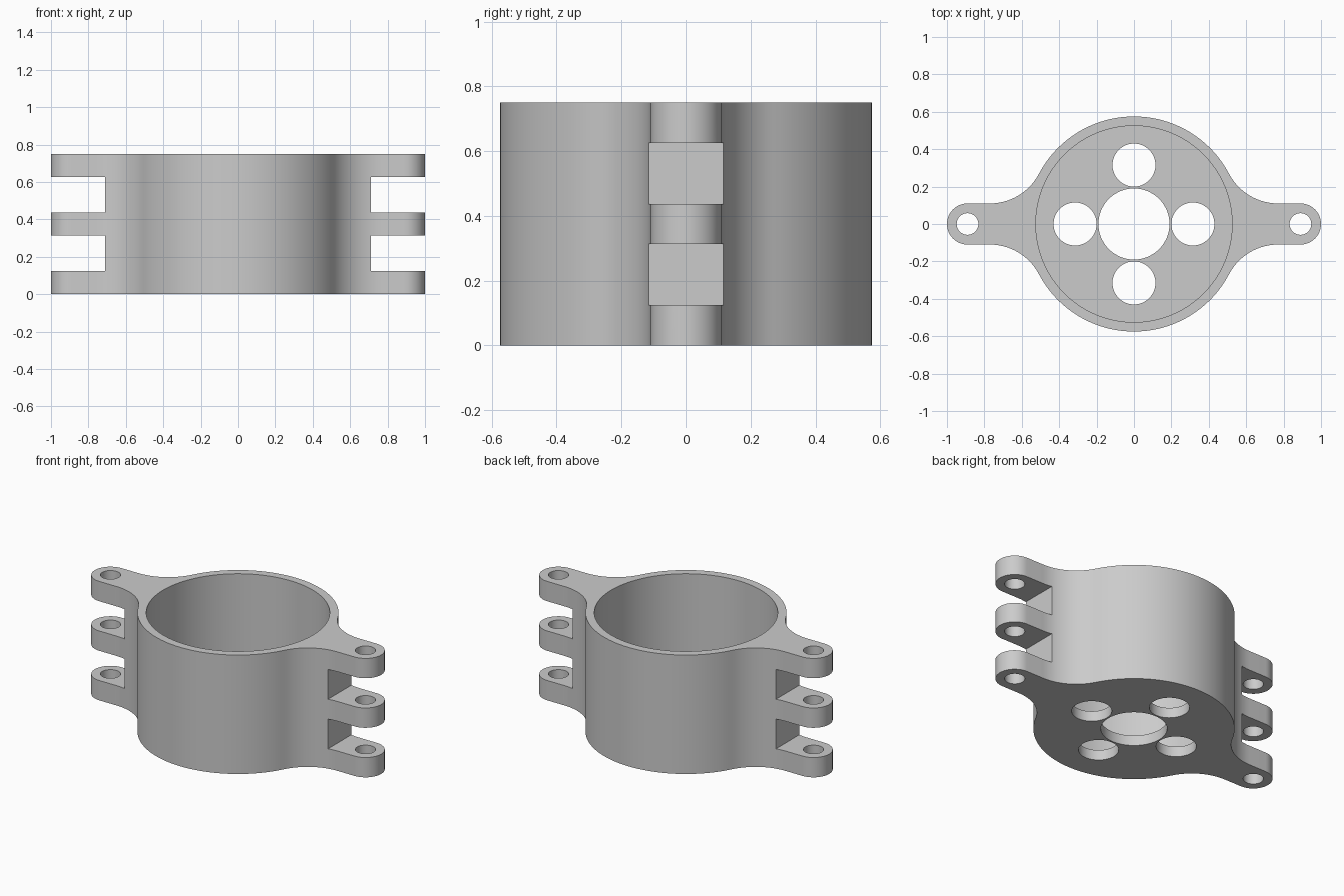
import bpy
import bmesh
from math import pi, cos, sin, atan2, sqrt

default = bpy.data.objects.get("Cube")
if default:
    bpy.data.objects.remove(default, do_unlink=True)

HEIGHT = 0.75
R_BODY, R_POCKET = 0.575, 0.525
FLOOR = 0.065
EAR_X, R_EAR, R_PIN = 0.89, 0.11, 0.058
FILLET_X = 0.77          # where the fillet meets the straight side of the ear
NOTCH_X = 0.71

grey = bpy.data.materials.new("light grey")
grey.use_nodes = True
grey.diffuse_color = (0.6, 0.6, 0.6, 1)
grey.node_tree.nodes["Principled BSDF"].inputs["Base Color"].default_value = (0.6, 0.6, 0.6, 1)


def arc(cx, cy, r, a0, a1, n):
    return [(cx + r * cos(a0 + (a1 - a0) * i / n),
             cy + r * sin(a0 + (a1 - a0) * i / n)) for i in range(n + 1)]


def prism(name, outline, z0, z1):
    """Extrude a closed counter-clockwise outline from z0 to z1."""
    bm = bmesh.new()
    face = bm.faces.new([bm.verts.new((x, y, z0)) for x, y in outline])
    top = bmesh.ops.extrude_face_region(bm, geom=[face])["geom"]
    verts = [v for v in top if isinstance(v, bmesh.types.BMVert)]
    bmesh.ops.translate(bm, verts=verts, vec=(0, 0, z1 - z0))
    bmesh.ops.recalc_face_normals(bm, faces=bm.faces)
    mesh = bpy.data.meshes.new(name)
    bm.to_mesh(mesh)
    bm.free()
    mesh.materials.append(grey)
    obj = bpy.data.objects.new(name, mesh)
    bpy.context.collection.objects.link(obj)
    return obj


def cylinder(name, x, y, r, z0, z1, n=48):
    return prism(name, arc(x, y, r, 0, 2 * pi, n)[:-1], z0, z1)


def cut(target, cutter):
    cutter.hide_render = True
    mod = target.modifiers.new("cut", 'BOOLEAN')
    mod.operation, mod.solver, mod.object = 'DIFFERENCE', 'EXACT', cutter
    bpy.context.view_layer.objects.active = target
    bpy.ops.object.modifier_apply(modifier=mod.name)
    bpy.data.objects.remove(cutter, do_unlink=True)


# Outline: round body blending through concave fillets into two ears
r_fil = (FILLET_X ** 2 + R_EAR ** 2 - R_BODY ** 2) / (2 * (R_BODY - R_EAR))
fil_y = R_EAR + r_fil
touch = atan2(fil_y, FILLET_X)
quarter = arc(EAR_X, 0, R_EAR, 0, pi / 2, 12)
quarter += arc(FILLET_X, fil_y, r_fil, -pi / 2, touch - pi, 14)
quarter += arc(0, 0, R_BODY, touch, pi / 2, 24)[1:]
half = quarter + [(-x, y) for x, y in reversed(quarter[:-1])]
outline = half + [(x, -y) for x, y in reversed(half[1:-1])]
housing = prism("hinged_housing", outline, 0, HEIGHT)

# Open cup with a thin floor
cut(housing, cylinder("pocket_cutter", 0, 0, R_POCKET, FLOOR, 1, 96))

# Floor holes: one large in the middle, four around it
cut(housing, cylinder("centre_hole_cutter", 0, 0, 0.19, -0.2, 0.2, 64))
for i in range(4):
    a = i * pi / 2
    cut(housing, cylinder("floor_hole_cutter", 0.315 * cos(a), 0.315 * sin(a), 0.115, -0.2, 0.2))

# Ears: pin holes and the notches that split each into three lugs
for side in (-1, 1):
    cut(housing, cylinder("pin_hole_cutter", side * EAR_X, 0, R_PIN, -0.2, 1, 32))
    xa, xb = sorted((side * NOTCH_X, side * 1.2))
    box = [(xa, -0.3), (xb, -0.3), (xb, 0.3), (xa, 0.3)]
    for z0, z1 in ((0.125, 0.3125), (0.4375, 0.625)):
        cut(housing, prism("notch_cutter", box, z0, z1))

bpy.ops.object.select_all(action='DESELECT')
housing.select_set(True)
bpy.context.view_layer.objects.active = housing
bpy.ops.object.shade_smooth_by_angle(angle=pi / 6)
